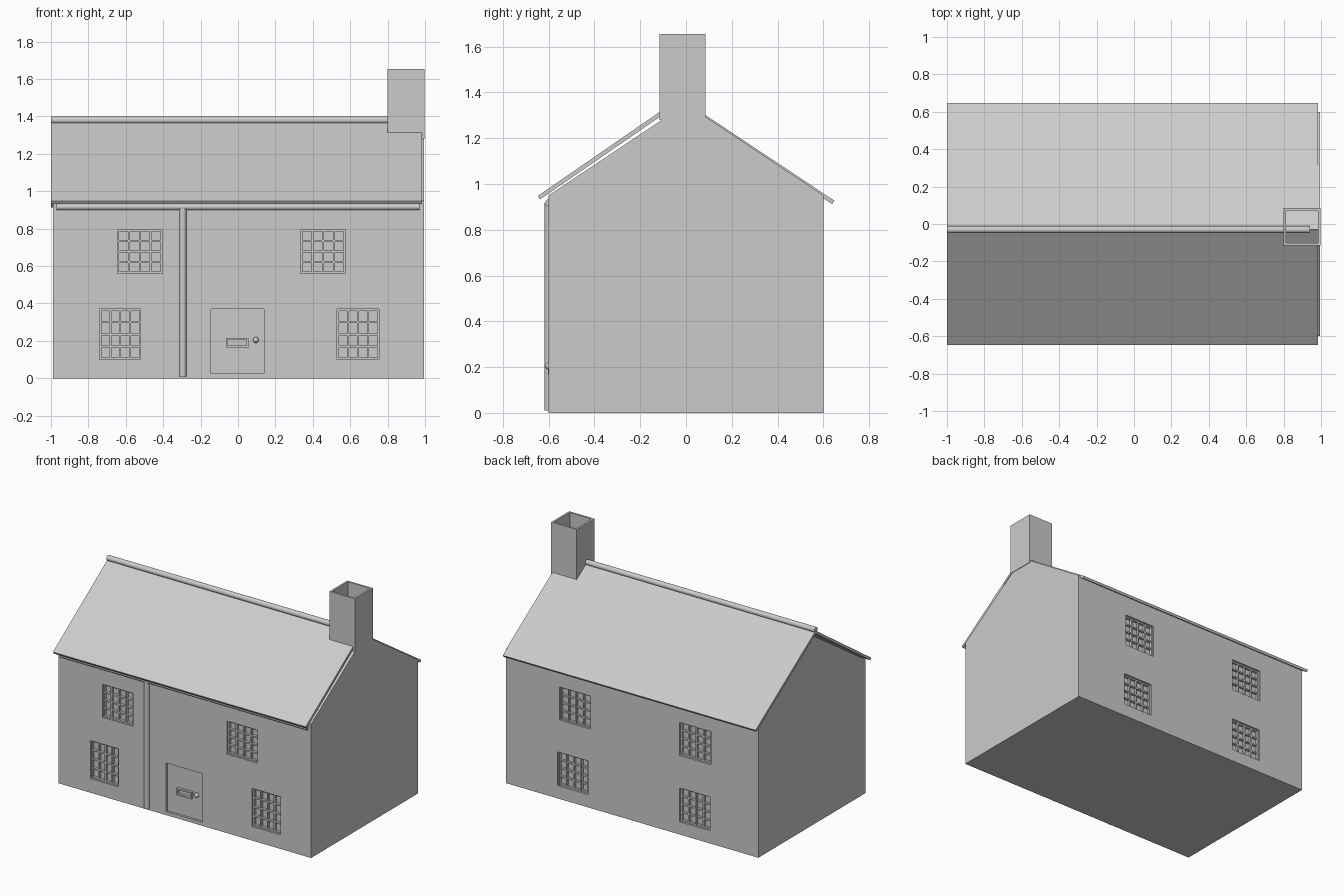
import bpy, bmesh
from mathutils import Matrix, Vector

if "Cube" in bpy.data.objects:
    bpy.data.objects.remove(bpy.data.objects["Cube"])


def finish(name, bm):
    bmesh.ops.recalc_face_normals(bm, faces=bm.faces)
    me = bpy.data.meshes.new(name)
    bm.to_mesh(me)
    bm.free()
    ob = bpy.data.objects.new(name, me)
    bpy.context.collection.objects.link(ob)
    return ob


def boxes(name, spans):
    """One object from boxes given as (x0, x1, y0, y1, z0, z1)."""
    bm = bmesh.new()
    for x0, x1, y0, y1, z0, z1 in spans:
        centre = Vector((x0 + x1, y0 + y1, z0 + z1)) / 2
        size = Matrix.Diagonal((x1 - x0, y1 - y0, z1 - z0, 1))
        bmesh.ops.create_cube(bm, size=1, matrix=Matrix.Translation(centre) @ size)
    return finish(name, bm)


def prism(name, profile, x0, x1):
    """Extrude a (y, z) profile along x."""
    bm = bmesh.new()
    face = bm.faces.new([bm.verts.new((x0, y, z)) for y, z in profile])
    ext = bmesh.ops.extrude_face_region(bm, geom=[face])
    verts = [v for v in ext["geom"] if isinstance(v, bmesh.types.BMVert)]
    bmesh.ops.translate(bm, verts=verts, vec=(x1 - x0, 0, 0))
    return finish(name, bm)


def smooth(ob):
    bpy.ops.object.select_all(action="DESELECT")
    ob.select_set(True)
    bpy.context.view_layer.objects.active = ob
    bpy.ops.object.shade_smooth_by_angle()


def pipe(name, a, b, r):
    a, b = Vector(a), Vector(b)
    bm = bmesh.new()
    rot = (b - a).to_track_quat("Z", "Y").to_matrix().to_4x4()
    bmesh.ops.create_cone(bm, cap_ends=True, segments=24, radius1=r, radius2=r,
                          depth=(b - a).length,
                          matrix=Matrix.Translation((a + b) / 2) @ rot)
    ob = finish(name, bm)
    smooth(ob)
    return ob


def cut(ob, cutter):
    cutter.hide_render = True
    cutter.hide_viewport = True
    mod = ob.modifiers.new("cut", "BOOLEAN")
    mod.operation, mod.solver, mod.object = "DIFFERENCE", "EXACT", cutter


# Walls with gable ends
walls = prism("walls", [(-0.6, 0), (0.6, 0), (0.6, 0.95), (0, 1.35), (-0.6, 0.95)],
              -0.988, 0.994)

# Windows: (side, x0, x1, z0, z1), side -1 is the front
windows = [(-1, -0.645, -0.405, 0.56, 0.795), (-1, 0.335, 0.575, 0.56, 0.795),
           (-1, -0.74, -0.52, 0.10, 0.37), (-1, 0.53, 0.755, 0.10, 0.37),
           (1, 0.33, 0.575, 0.56, 0.795), (1, -0.615, -0.37, 0.56, 0.795),
           (1, 0.35, 0.59, 0.09, 0.33), (1, -0.61, -0.37, 0.09, 0.33)]
holes = []
for i, (s, x0, x1, z0, z1) in enumerate(windows):
    ya, yb = sorted((s * 0.57, s * 0.65))
    holes.append((x0, x1, ya, yb, z0, z1))
    # Frame and glazing bars, 4 x 4 panes
    y0, y1 = sorted((s * 0.565, s * 0.588))
    bars, h = [], 0.005
    for k in range(5):
        x = x0 + h + (x1 - x0 - 2 * h) * k / 4
        bars.append((x - h, x + h, y0, y1, z0, z1))
        z = z0 + h + (z1 - z0 - 2 * h) * k / 4
        bars.append((x0, x1, y0, y1 - s * 0.002 if s > 0 else y1, z - h, z + h))
    boxes(f"window_bars_{i + 1}", bars)

# Recessed door
holes.append((-0.145, 0.14, -0.65, -0.585, 0.025, 0.37))
cut(walls, boxes("opening_cutters", holes))
boxes("letter_slot", [(-0.065, 0.055, -0.602, -0.58, 0.165, 0.175),
                      (-0.065, 0.055, -0.602, -0.58, 0.205, 0.215),
                      (-0.065, -0.055, -0.602, -0.58, 0.175, 0.205),
                      (0.045, 0.055, -0.602, -0.58, 0.175, 0.205)])
bm = bmesh.new()
bmesh.ops.create_uvsphere(bm, u_segments=20, v_segments=12, radius=0.016,
                          matrix=Matrix.Translation((0.095, -0.599, 0.205)))
smooth(finish("door_knob", bm))

# Roof slabs
prism("roof_front", [(-0.648, 0.947), (-0.03, 1.373), (-0.02, 1.358), (-0.638, 0.932)],
      -1.0, 0.985)
prism("roof_back", [(0.648, 0.927), (-0.03, 1.377), (-0.04, 1.362), (0.638, 0.912)],
      -1.0, 0.985)
pipe("ridge_tile", (-1.0, -0.03, 1.38), (0.94, -0.03, 1.38), 0.019)

# Hollow chimney
chimney = boxes("chimney", [(0.798, 0.998, -0.116, 0.086, 1.28, 1.655)])
cut(chimney, boxes("flue_cutter", [(0.812, 0.984, -0.102, 0.072, 1.2, 1.75)]))

# Gutter and downpipe
pipe("gutter", (-0.97, -0.598, 0.916), (0.97, -0.598, 0.916), 0.017)
pipe("downpipe", (-0.295, -0.598, 0.01), (-0.295, -0.598, 0.916), 0.019)
